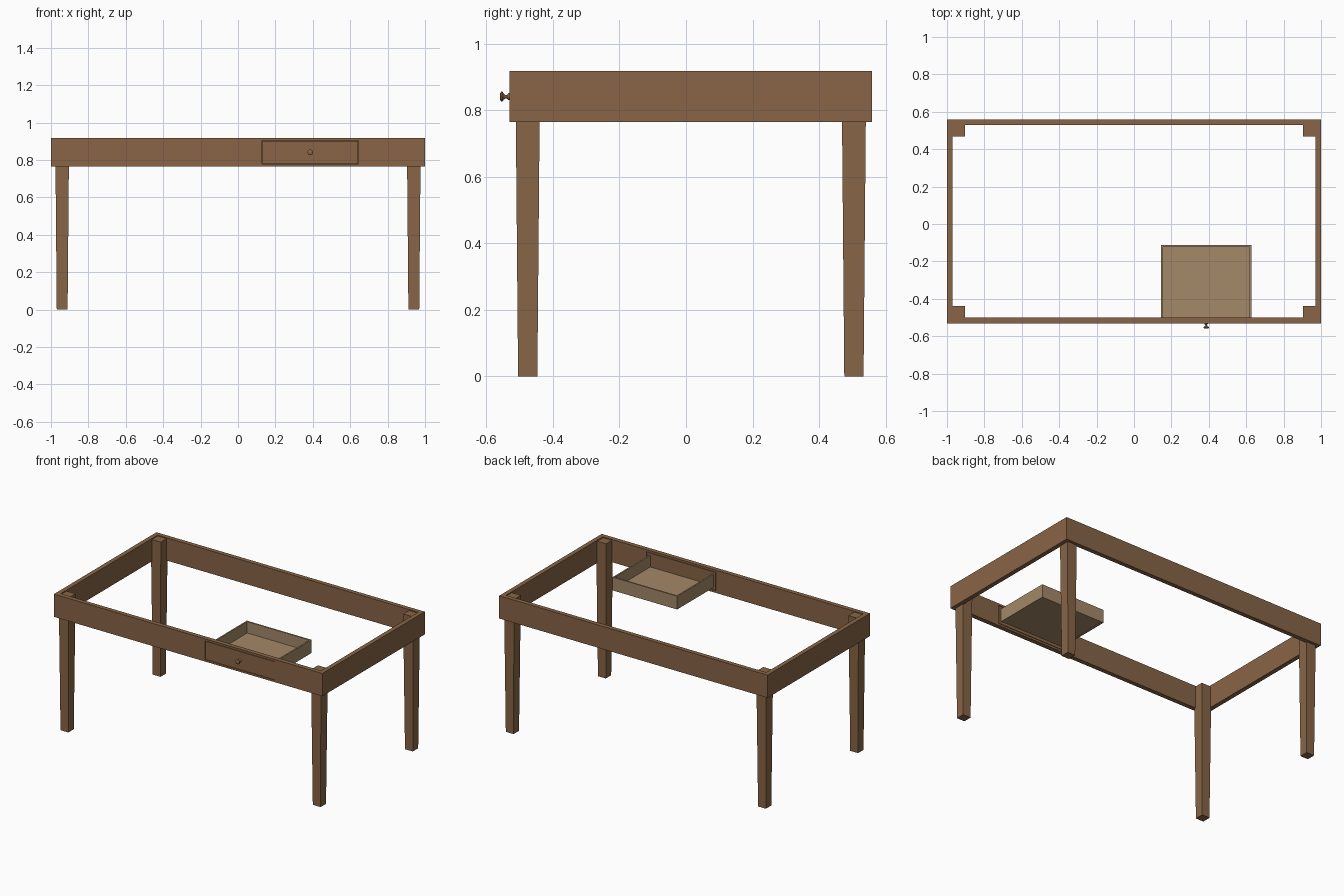
import bpy, bmesh, math
from mathutils import Matrix

cube = bpy.data.objects.get("Cube")
if cube:
    bpy.data.objects.remove(cube, do_unlink=True)


def material(name, rgb):
    mat = bpy.data.materials.new(name)
    mat.use_nodes = True
    color = (*rgb, 1)
    mat.diffuse_color = color
    mat.node_tree.nodes["Principled BSDF"].inputs["Base Color"].default_value = color
    return mat


BROWN = material("brown wood", (0.246, 0.130, 0.061))
PALE = material("pale drawer wood", (0.366, 0.250, 0.138))


def finish(name, bm, mat):
    bmesh.ops.recalc_face_normals(bm, faces=bm.faces)
    mesh = bpy.data.meshes.new(name)
    bm.to_mesh(mesh)
    bm.free()
    mesh.materials.append(mat)
    obj = bpy.data.objects.new(name, mesh)
    bpy.context.collection.objects.link(obj)
    return obj


def box(name, x, y, z, mat=BROWN, taper=0):
    """Box from (min, max) ranges; taper insets the bottom on every side."""
    bm = bmesh.new()
    bmesh.ops.create_cube(bm, size=1)
    for v in bm.verts:
        inset = taper if v.co.z < 0 else 0
        v.co = [sum(r) / 2 + c * (r[1] - r[0] - 2 * i)
                for r, c, i in zip((x, y, z), v.co, (inset, inset, 0))]
    return finish(name, bm, mat)


LOW, HIGH = 0.765, 0.918
FRONT, BACK, THICK = -0.531, 0.56, 0.03
OPEN_L, OPEN_R = 0.127, 0.645
STRIP, GAP = 0.013, 0.003
front_y = (FRONT, FRONT + THICK)
inner_y = (FRONT + THICK, BACK - THICK)

# Apron rails, with the front one split around the drawer opening
box("back_rail", (-1, 1), (BACK - THICK, BACK), (LOW, HIGH))
box("front_rail_long", (-1, OPEN_L), front_y, (LOW, HIGH))
box("front_rail_short", (OPEN_R, 1), front_y, (LOW, HIGH))
box("opening_bottom_strip", (OPEN_L, OPEN_R), front_y, (LOW, LOW + STRIP))
box("opening_top_strip", (OPEN_L, OPEN_R), front_y, (HIGH - STRIP, HIGH))
box("right_rail", (-1, -1 + THICK), inner_y, (LOW, HIGH))
box("left_rail", (1 - THICK, 1), inner_y, (LOW, HIGH))

# Tapered legs rising inside the apron corners
for side, x in (("right", -0.94), ("left", 0.94)):
    for end, y in (("front", -0.476), ("back", 0.505)):
        box(f"{end}_{side}_leg", (x - 0.037, x + 0.037), (y - 0.037, y + 0.037),
            (0, HIGH - 0.006), taper=0.008)

# Drawer front and open box
box("drawer_front", (OPEN_L + GAP, OPEN_R - GAP), front_y,
    (LOW + STRIP + GAP, HIGH - STRIP - GAP))
X0, X1, Y0, Y1 = 0.145, 0.627, FRONT + THICK, -0.113
WALL, BOX_LOW, BOX_HIGH = 0.01, 0.797, 0.886
walls_z = (BOX_LOW, BOX_HIGH)
box("drawer_right_side", (X0, X0 + WALL), (Y0, Y1), walls_z, PALE)
box("drawer_left_side", (X1 - WALL, X1), (Y0, Y1), walls_z, PALE)
box("drawer_back", (X0 + WALL, X1 - WALL), (Y1 - WALL, Y1), walls_z, PALE)
box("drawer_bottom", (X0 + WALL, X1 - WALL), (Y0, Y1 - WALL),
    (BOX_LOW + 0.004, BOX_LOW + 0.012), PALE)

# Turned knob: (radius, distance out from the drawer front)
profile = [(0, 0), (0.011, 0), (0.010, 0.003), (0.005, 0.008), (0.005, 0.012),
           (0.009, 0.017), (0.015, 0.021), (0.015, 0.025), (0.010, 0.028), (0, 0.029)]
bm = bmesh.new()
verts = [bm.verts.new((r, 0, h)) for r, h in profile]
edges = [bm.edges.new(pair) for pair in zip(verts, verts[1:])]
bmesh.ops.spin(bm, geom=verts + edges, cent=(0, 0, 0), axis=(0, 0, 1),
               angle=math.tau, steps=24)
bmesh.ops.remove_doubles(bm, verts=bm.verts, dist=0.0001)
bm.transform(Matrix.Translation(((OPEN_L + OPEN_R) / 2, FRONT, 0.841))
             @ Matrix.Rotation(math.pi / 2, 4, "X"))
knob = finish("drawer_knob", bm, BROWN)
bpy.context.view_layer.objects.active = knob
knob.select_set(True)
bpy.ops.object.shade_smooth_by_angle(angle=math.radians(40))
